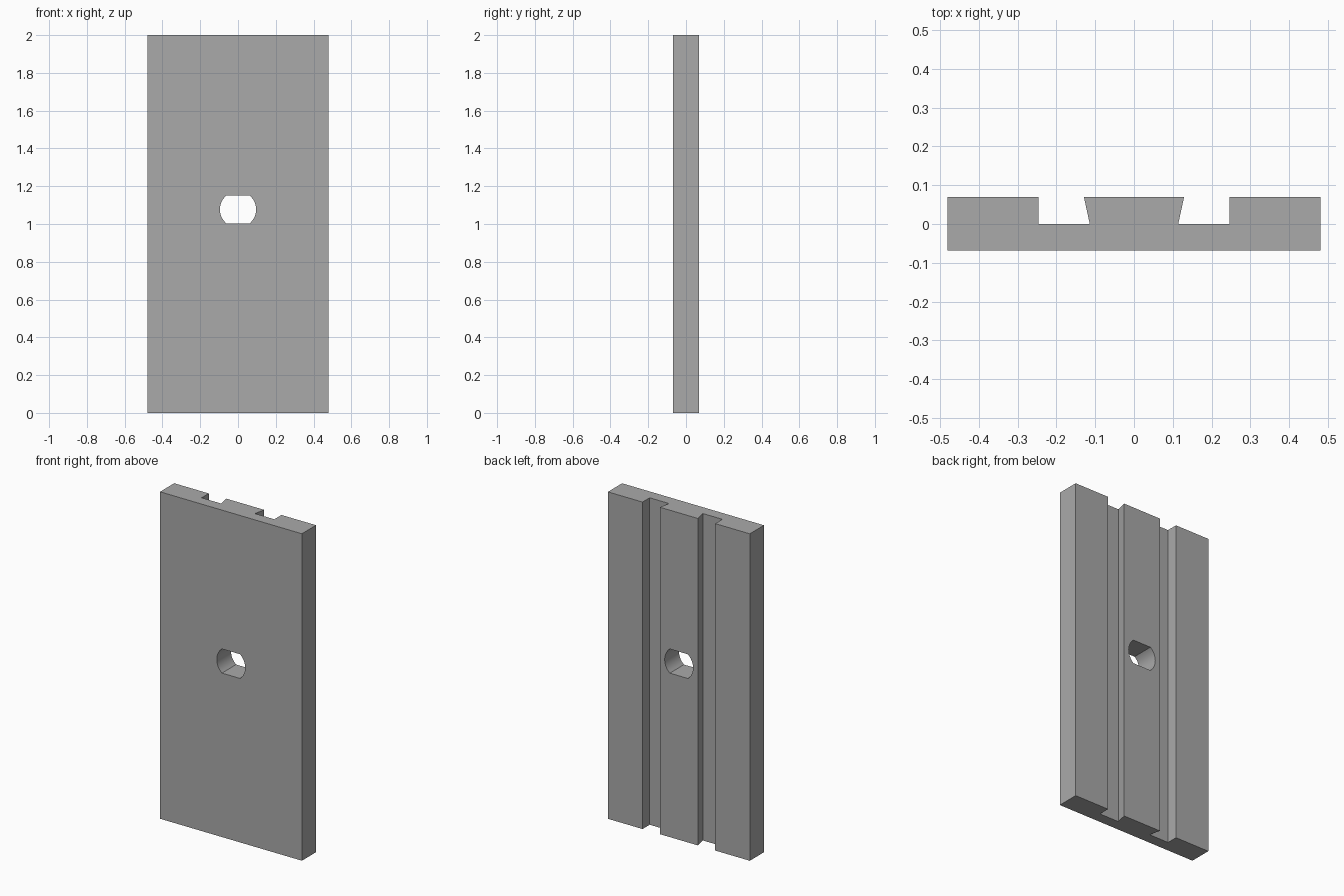
import bpy, bmesh, math

cube = bpy.data.objects.get("Cube")
if cube:
    bpy.data.objects.remove(cube, do_unlink=True)

# Single grey material
GREY = (0.4, 0.4, 0.4, 1)
grey = bpy.data.materials.new("plain grey")
grey.use_nodes = True
grey.diffuse_color = GREY
grey.node_tree.nodes["Principled BSDF"].inputs["Base Color"].default_value = GREY


def extruded(name, points, offset):
    """Extrude a closed polygon by an offset vector into a solid object."""
    bm = bmesh.new()
    face = bm.faces.new([bm.verts.new(p) for p in points])
    result = bmesh.ops.extrude_face_region(bm, geom=[face], use_keep_orig=True)
    moved = [g for g in result["geom"] if isinstance(g, bmesh.types.BMVert)]
    bmesh.ops.translate(bm, verts=moved, vec=offset)
    bmesh.ops.recalc_face_normals(bm, faces=bm.faces)
    mesh = bpy.data.meshes.new(name)
    bm.to_mesh(mesh)
    bm.free()
    mesh.materials.append(grey)
    obj = bpy.data.objects.new(name, mesh)
    bpy.context.collection.objects.link(obj)
    return obj


# Plate with two back grooves, undercut on the sides of the central rail
FRONT, BACK, FLOOR = -0.068, 0.069, 0.0
half = [(0.48, FRONT), (0.48, BACK), (0.246, BACK),
        (0.246, FLOOR), (0.114, FLOOR), (0.129, BACK)]
outline = half + [(-x, y) for x, y in reversed(half)]
plate = extruded("grooved_plate", [(x, y, 0) for x, y in outline], (0, 0, 2))

# Through hole: a circle with flat top and bottom
RADIUS, FLAT, CENTRE, STEPS = 0.096, 0.074, 1.077, 16
limit = math.asin(FLAT / RADIUS)
arc = [-limit + 2 * limit * i / STEPS for i in range(STEPS + 1)]
angles = arc + [a + math.pi for a in arc]
hole = extruded("hole_cutter",
                [(RADIUS * math.cos(a), -0.2, CENTRE + RADIUS * math.sin(a)) for a in angles],
                (0, 0.4, 0))
hole.hide_render = True
hole.hide_set(True)

cut = plate.modifiers.new("hole", 'BOOLEAN')
cut.operation = 'DIFFERENCE'
cut.solver = 'EXACT'
cut.object = hole

# Apply the cut, drop the cutter, then smooth only the rounded hole walls
bpy.ops.object.select_all(action='DESELECT')
plate.select_set(True)
bpy.context.view_layer.objects.active = plate
bpy.ops.object.modifier_apply(modifier=cut.name)
bpy.data.objects.remove(hole, do_unlink=True)
bpy.ops.object.shade_smooth_by_angle(angle=math.radians(12))
